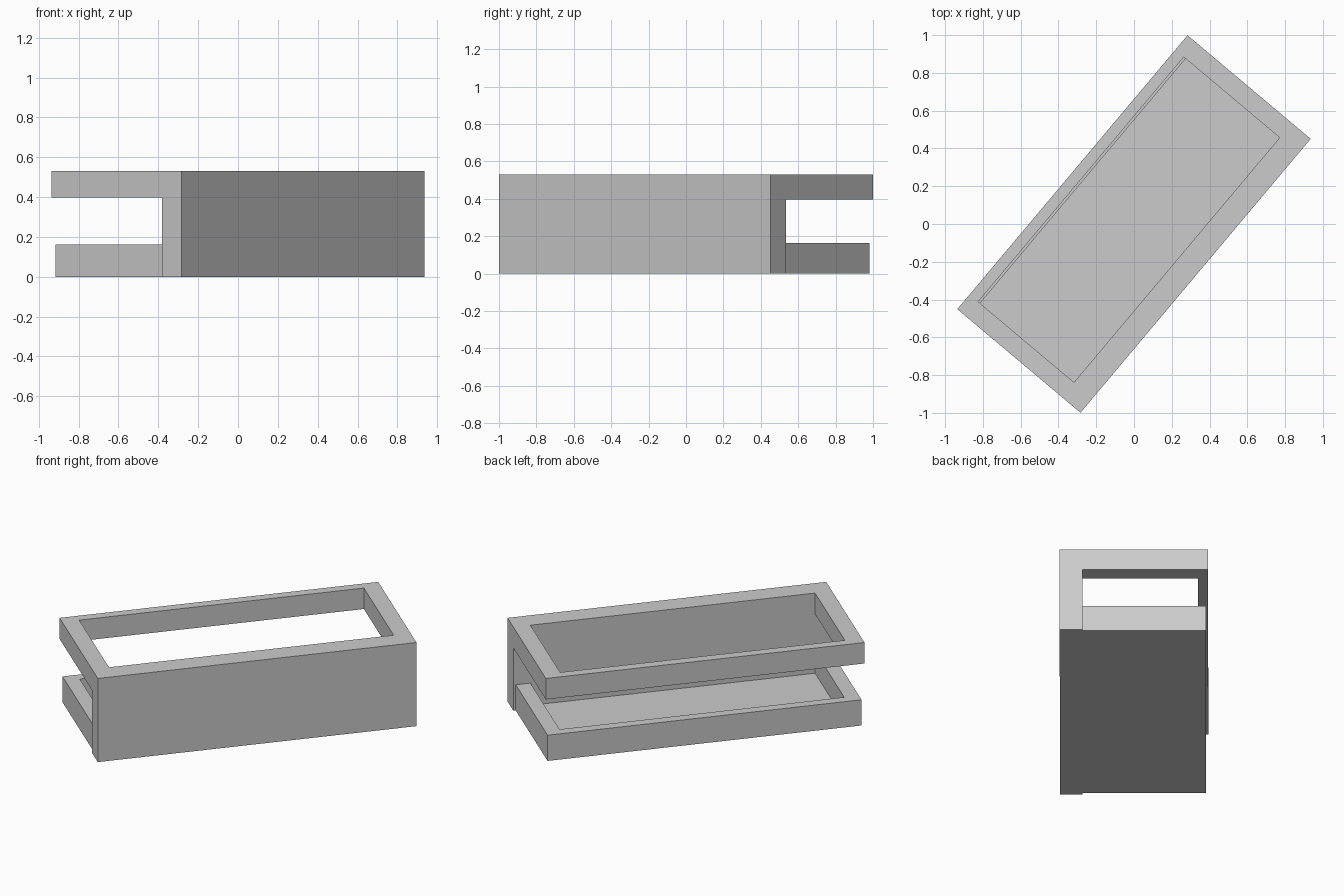
import bpy, bmesh, math

if "Cube" in bpy.data.objects:
    bpy.data.objects.remove(bpy.data.objects["Cube"])

ANGLE = math.radians(49.95)   # whole model is turned about z
L, W, H = 0.947, 0.426, 0.53  # half length, half width, height
IN_L = 0.846                  # half length of the openings
WALL_Y = -0.296               # inner face of the front wall


def extrude_profile(name, profile, half_len):
    """Extrude a (y, z) outline along x, centred on x = 0."""
    bm = bmesh.new()
    face = bm.faces.new([bm.verts.new((-half_len, y, z)) for y, z in profile])
    out = bmesh.ops.extrude_face_region(bm, geom=[face])
    verts = [v for v in out["geom"] if isinstance(v, bmesh.types.BMVert)]
    bmesh.ops.translate(bm, verts=verts, vec=(2 * half_len, 0, 0))
    bmesh.ops.recalc_face_normals(bm, faces=bm.faces)
    mesh = bpy.data.meshes.new(name)
    bm.to_mesh(mesh)
    bm.free()
    ob = bpy.data.objects.new(name, mesh)
    bpy.context.collection.objects.link(ob)
    return ob


def rect(y0, y1, z0, z1):
    return [(y0, z0), (y1, z0), (y1, z1), (y0, z1)]


def cut(ob, profile):
    """Cut a pocket or opening, then drop the cutter."""
    cutter = extrude_profile("cutter", profile, IN_L)
    cutter.hide_render = True
    mod = ob.modifiers.new("opening", "BOOLEAN")
    mod.operation, mod.solver, mod.object = "DIFFERENCE", "EXACT", cutter
    bpy.context.view_layer.objects.active = ob
    bpy.ops.object.modifier_apply(modifier=mod.name)
    bpy.data.objects.remove(cutter)


# front wall with the overhanging top frame
shell = extrude_profile("wall_and_top_frame", [
    (-W, 0), (WALL_Y, 0), (WALL_Y, 0.397), (W, 0.397), (W, H), (-W, H)], L)
cut(shell, rect(WALL_Y, 0.367, 0.36, 0.6))

# shallow tray behind the wall, open towards it
tray = extrude_profile("bottom_tray", rect(WALL_Y, 0.413, 0, 0.163), L - 0.014)
cut(tray, rect(WALL_Y - 0.05, 0.354, 0.022, 0.3))

for ob in (shell, tray):
    ob.rotation_euler.z = ANGLE
